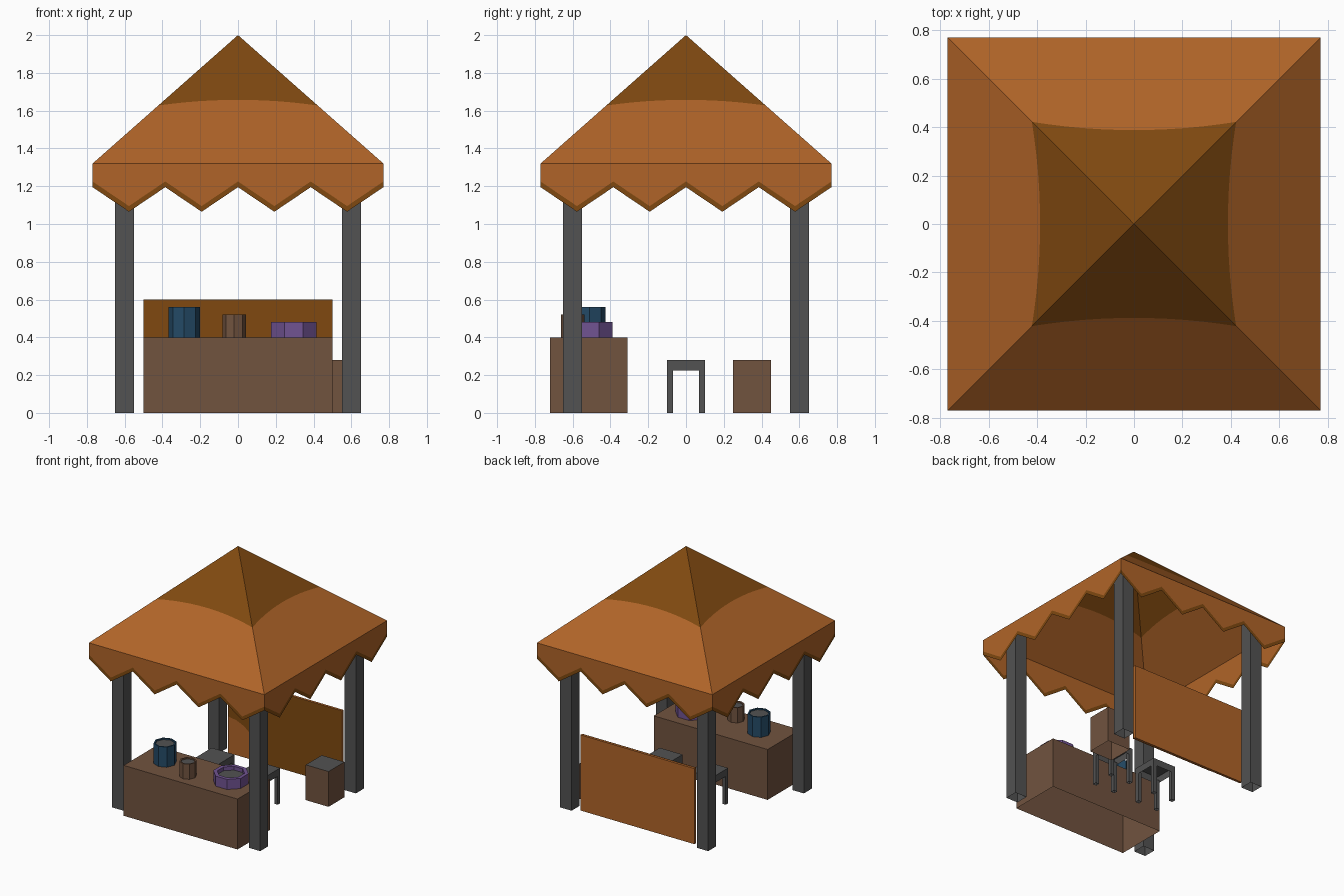
import bpy, bmesh, math
from mathutils import Matrix

if "Cube" in bpy.data.objects:
    bpy.data.objects.remove(bpy.data.objects["Cube"])


def material(name, r, g, b):
    lin = [((c / 255 + 0.055) / 1.055) ** 2.4 for c in (r, g, b)]
    m = bpy.data.materials.new(name)
    m.diffuse_color = (*lin, 1)
    m.use_nodes = True
    m.node_tree.nodes["Principled BSDF"].inputs["Base Color"].default_value = m.diffuse_color
    return m


ORANGE = material("orange_canvas", 176, 100, 40)
DARK = material("dark_ochre", 128, 73, 16)
GREY = material("charcoal_grey", 82, 82, 82)
BROWN = material("brown_wood", 113, 83, 63)
BLUE = material("blue_glaze", 36, 74, 102)
PURPLE = material("purple_glaze", 113, 83, 146)


def finish(name, bm, *mats):
    me = bpy.data.meshes.new(name)
    bm.to_mesh(me)
    bm.free()
    for m in mats:
        me.materials.append(m)
    ob = bpy.data.objects.new(name, me)
    bpy.context.collection.objects.link(ob)
    return ob


def add_box(bm, x0, x1, y0, y1, z0, z1, open_bottom=False):
    mat = Matrix.Translation(((x0 + x1) / 2, (y0 + y1) / 2, (z0 + z1) / 2)) \
        @ Matrix.Diagonal((x1 - x0, y1 - y0, z1 - z0, 1))
    verts = bmesh.ops.create_cube(bm, size=1, matrix=mat)["verts"]
    if open_bottom:
        low = [f for f in {f for v in verts for f in v.link_faces}
               if all(abs(v.co.z - z0) < 1e-5 for v in f.verts)]
        bmesh.ops.delete(bm, geom=low, context='FACES_ONLY')


def box(name, dims, mat, open_bottom=False):
    bm = bmesh.new()
    add_box(bm, *dims, open_bottom=open_bottom)
    return finish(name, bm, mat)


# Canopy: four-sided canvas sheet with dark cap, and zigzag valance with dark trim
R, EAVE, APEX = 0.77, 1.32, 2.0
SLOPE = (APEX - EAVE) / R
bm = bmesh.new()
for side in range(4):
    rot = Matrix.Rotation(side * math.pi / 2, 3, 'Z')

    def face(points, mat):
        f = bm.faces.new([bm.verts.new(rot @ Matrix.Translation(p).translation) for p in points])
        f.material_index = mat

    curve = []
    for i in range(13):
        t = i / 6 - 1
        d = 0.388 + 0.034 * t * t
        curve.append((0.422 * t, -d, APEX - d * SLOPE))
    face([(0, 0, APEX)] + curve, 1)
    # strips below the curved colour boundary
    for i in range(12):
        xa, xb = R * (i / 6 - 1), R * ((i + 1) / 6 - 1)
        face([curve[i], (xa, -R, EAVE), (xb, -R, EAVE), curve[i + 1]], 0)
    for i in range(8):
        xa, xb = R * (i / 4 - 1), R * ((i + 1) / 4 - 1)
        za, zb = (1.195, 1.065) if i % 2 == 0 else (1.065, 1.195)
        ta, tb = za + 0.03, zb + 0.03
        face([(xa, -R, ta), (xb, -R, tb), (xb, -R, EAVE), (xa, -R, EAVE)], 0)
        face([(xa, -R, za), (xb, -R, zb), (xb, -R, tb), (xa, -R, ta)], 1)
bmesh.ops.remove_doubles(bm, verts=bm.verts, dist=1e-4)
# merge the flat strips back into whole panels
bmesh.ops.dissolve_limit(bm, angle_limit=0.01, verts=bm.verts, edges=bm.edges, delimit={'MATERIAL'})
finish("canopy", bm, ORANGE, DARK)

# Corner posts
for i, (x, y) in enumerate([(-.6, -.6), (.6, -.6), (-.6, .6), (.6, .6)]):
    box(f"post_{i + 1}", (x - .05, x + .05, y - .05, y + .05, 0, 1.38), GREY, True)

# Counter
box("counter", (-.5, .5, -.72, -.31, 0, .4), BROWN, True)

# Back panel with dark inner face
box("back_panel", (-.5, .5, .59, .61, 0, .6), ORANGE)
bm = bmesh.new()
arc = [(-.5 + .28 * math.cos(a), .587, .29 * math.sin(a))
       for a in (math.pi / 2 * i / 6 for i in range(7))]
outline = arc + [(-.5, .587, .6), (.5, .587, .6), (.5, .587, 0)]
bm.faces.new([bm.verts.new(p) for p in reversed(outline)])
finish("back_panel_inner_face", bm, DARK)

# Crate with grey lid
crate = box("crate", (.42, .62, .25, .45, 0, .28), BROWN, True)
crate.data.materials.append(GREY)
for p in crate.data.polygons:
    p.material_index = 1 if p.normal.z > 0.9 else 0

# Stools: seat hollow underneath, on four legs
for name, cx in (("left_stool", -.2), ("right_stool", .2)):
    bm = bmesh.new()
    add_box(bm, cx - .1, cx + .1, -.1, .1, .225, .28, True)
    for sx in (-1, 1):
        for sy in (-1, 1):
            lx, ly = cx + sx * .085, sy * .085
            add_box(bm, lx - .015, lx + .015, ly - .015, ly + .015, 0, .24, True)
    finish(name, bm, GREY)


# Pots: faceted cups with a sunken grey filling
def pot(name, x, y, r, top, mat, turn, rim, depth):
    bm = bmesh.new()
    h = top - .4
    bmesh.ops.create_cone(bm, cap_ends=True, segments=8, radius1=r, radius2=r, depth=h,
                          matrix=Matrix.Translation((x, y, .4 + h / 2)) @ Matrix.Rotation(turn, 4, 'Z'))
    bm.normal_update()
    cap = max(bm.faces, key=lambda f: f.calc_center_median().z)
    bmesh.ops.inset_region(bm, faces=[cap], thickness=rim)
    low = bmesh.ops.extrude_face_region(bm, geom=[cap])["geom"]
    bmesh.ops.translate(bm, vec=(0, 0, -depth), verts=[v for v in low if isinstance(v, bmesh.types.BMVert)])
    for f in low:
        if isinstance(f, bmesh.types.BMFace):
            f.material_index = 1
    if cap.is_valid:
        bmesh.ops.delete(bm, geom=[cap], context='FACES_ONLY')
    finish(name, bm, mat, GREY)


pot("blue_pot", -.285, -.51, .083, .56, BLUE, 0, .012, .01)
pot("small_pot", -.02, -.6, .062, .52, BROWN, 0, .01, .01)
pot("purple_bowl", .295, -.51, .13, .48, PURPLE, math.pi / 8, .03, .03)
